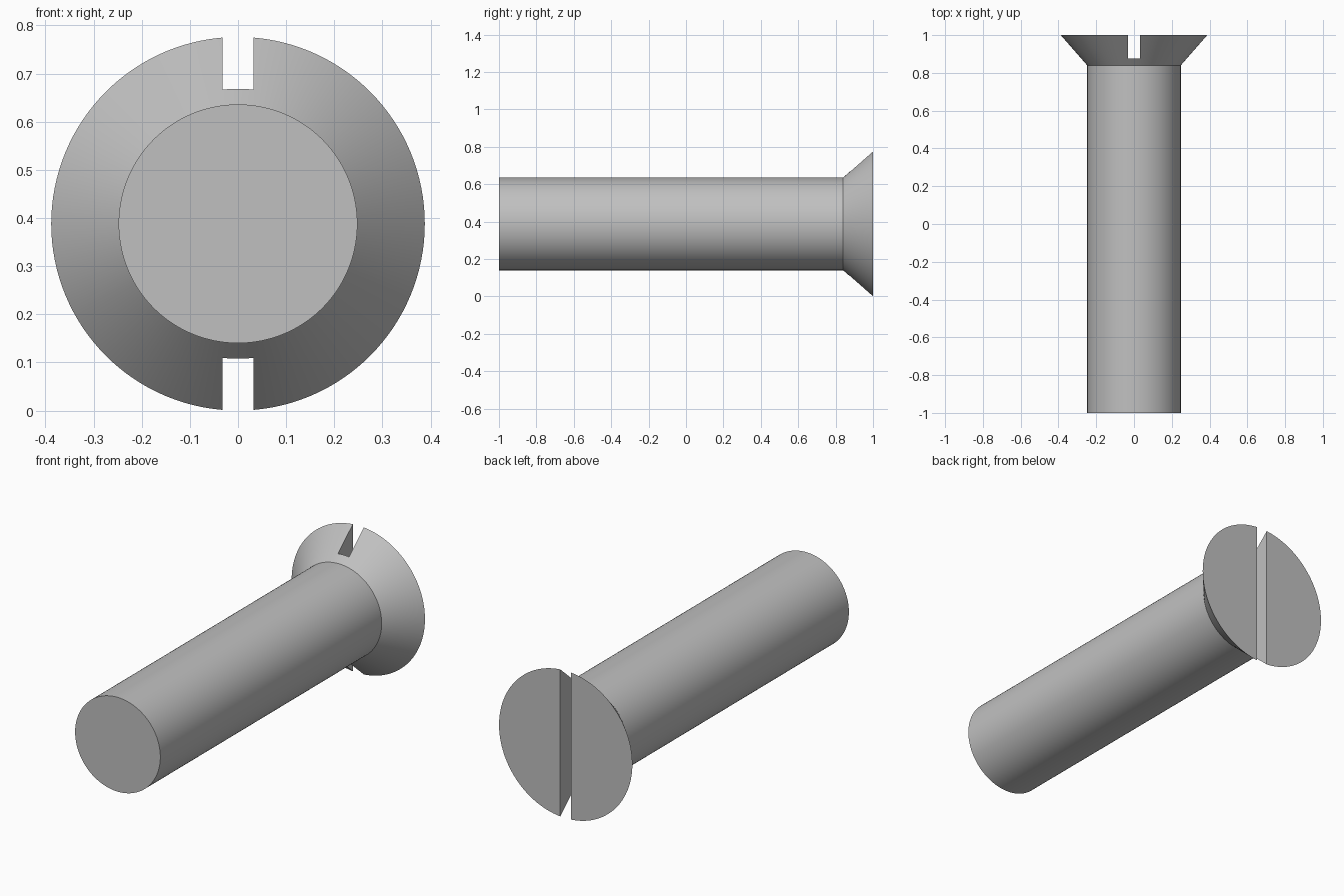
import bpy
import bmesh
import math
from mathutils import Matrix

if "Cube" in bpy.data.objects:
    bpy.data.objects.remove(bpy.data.objects["Cube"], do_unlink=True)

AXIS_Z = 0.388      # height of the screw axis
HEAD_R = 0.388
SHAFT_R = 0.248
HEAD_START = 0.84   # where the countersunk head begins
SLOT_FLOOR = 0.877
SLOT_WIDTH = 0.064
SIDES = 128

steel = bpy.data.materials.new("grey steel")
steel.use_nodes = True
colour = (0.53, 0.53, 0.53, 1)
steel.diffuse_color = colour
steel.node_tree.nodes["Principled BSDF"].inputs["Base Color"].default_value = colour


def add_object(name, bm):
    mesh = bpy.data.meshes.new(name)
    bmesh.ops.recalc_face_normals(bm, faces=bm.faces)
    bm.to_mesh(mesh)
    bm.free()
    mesh.materials.append(steel)
    obj = bpy.data.objects.new(name, mesh)
    bpy.context.collection.objects.link(obj)
    return obj


# Screw body: rings along y, bridged and capped
bm = bmesh.new()
rings = []
for radius, y in ((SHAFT_R, -1), (SHAFT_R, HEAD_START), (HEAD_R, 1)):
    angles = [math.tau * i / SIDES for i in range(SIDES)]
    rings.append([bm.verts.new((radius * math.cos(a), y, AXIS_Z + radius * math.sin(a)))
                  for a in angles])
for lower, upper in zip(rings, rings[1:]):
    for i in range(SIDES):
        j = (i + 1) % SIDES
        bm.faces.new((lower[i], lower[j], upper[j], upper[i]))
bm.faces.new(rings[0])
bm.faces.new(rings[-1])
screw = add_object("countersunk_screw", bm)

# Driver slot cut vertically across the head
bm = bmesh.new()
depth = 0.3
bmesh.ops.create_cube(bm, size=1, matrix=Matrix.Translation((0, SLOT_FLOOR + depth / 2, AXIS_Z))
                      @ Matrix.Diagonal((SLOT_WIDTH, depth, 1, 1)))
cutter = add_object("slot_cutter", bm)
cutter.hide_render = True

slot = screw.modifiers.new("driver slot", "BOOLEAN")
slot.operation = "DIFFERENCE"
slot.solver = "EXACT"
slot.object = cutter
bpy.ops.object.select_all(action="DESELECT")
bpy.context.view_layer.objects.active = screw
screw.select_set(True)
bpy.ops.object.modifier_apply(modifier=slot.name)
bpy.data.objects.remove(cutter, do_unlink=True)

# Smooth round walls with crisp rims
bpy.ops.object.shade_smooth_by_angle(angle=math.radians(30))
